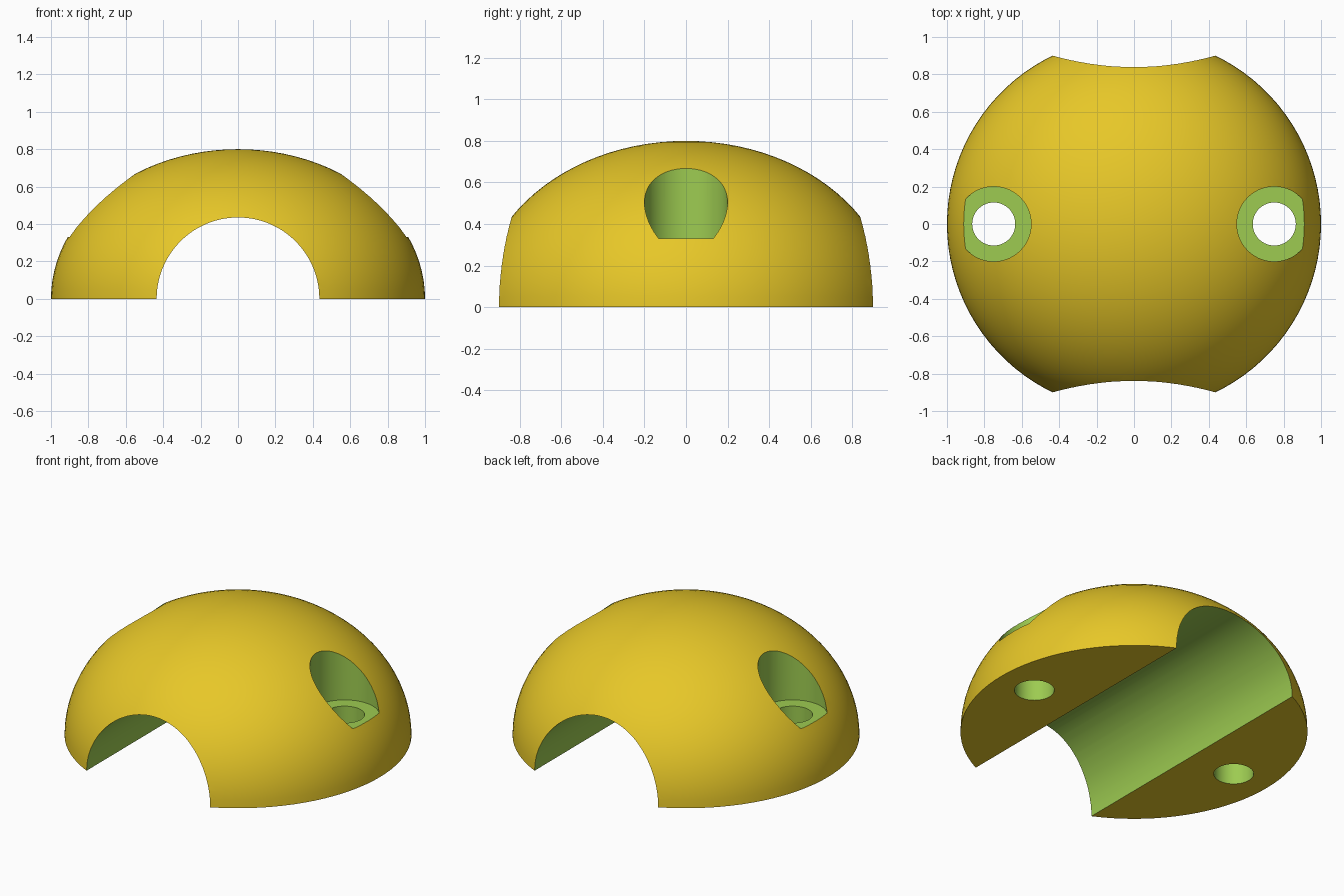
import bpy, bmesh, math
from mathutils import Matrix

if "Cube" in bpy.data.objects:
    bpy.data.objects.remove(bpy.data.objects["Cube"])


def material(name, rgb):
    m = bpy.data.materials.new(name)
    m.diffuse_color = (*rgb, 1)
    m.use_nodes = True
    m.node_tree.nodes["Principled BSDF"].inputs["Base Color"].default_value = m.diffuse_color
    return m


MATS = [material("yellow_shell", (0.947, 0.679, 0.025)),
        material("green_cut", (0.337, 0.597, 0.082))]


def finish(name, bm, index):
    bmesh.ops.recalc_face_normals(bm, faces=bm.faces)
    for f in bm.faces:
        f.material_index = index
    mesh = bpy.data.meshes.new(name)
    bm.to_mesh(mesh)
    bm.free()
    for m in MATS:
        mesh.materials.append(m)
    ob = bpy.data.objects.new(name, mesh)
    bpy.context.collection.objects.link(ob)
    return ob


def cylinder(name, radius, depth, matrix, segments=72):
    bm = bmesh.new()
    bmesh.ops.create_cone(bm, cap_ends=True, segments=segments, radius1=radius,
                          radius2=radius, depth=depth, matrix=matrix)
    ob = finish(name, bm, 1)
    ob.hide_render = True
    return ob


# Flattened half-ball body, closed underneath
bm = bmesh.new()
bmesh.ops.create_uvsphere(bm, u_segments=100, v_segments=50, radius=1,
                          matrix=Matrix.Diagonal((1, 1, 0.8, 1)))
bmesh.ops.bisect_plane(bm, geom=bm.verts[:] + bm.edges[:] + bm.faces[:], dist=1e-5,
                       plane_co=(0, 0, 0), plane_no=(0, 0, -1), clear_outer=True)
bmesh.ops.holes_fill(bm, edges=[e for e in bm.edges if e.is_boundary], sides=0)
dome = finish("dome", bm, 0)

# Round channel running front to back
cutters = [cylinder("channel_cutter", 0.435, 3, Matrix.Rotation(math.pi / 2, 4, 'X'), 100)]

# Screw pocket with a through hole on each side
for side, x in (("left", -0.75), ("right", 0.75)):
    cutters.append(cylinder(side + "_pocket_cutter", 0.2, 1,
                            Matrix.Translation((x, 0, 0.33 + 0.5))))
    cutters.append(cylinder(side + "_hole_cutter", 0.115, 1.2,
                            Matrix.Translation((x, 0, 0.2))))

bpy.context.view_layer.objects.active = dome
dome.select_set(True)
for c in cutters:
    mod = dome.modifiers.new(c.name, 'BOOLEAN')
    mod.operation = 'DIFFERENCE'
    mod.solver = 'EXACT'
    mod.object = c
    bpy.ops.object.modifier_apply(modifier=mod.name)
for c in cutters:
    bpy.data.objects.remove(c)

bpy.ops.object.shade_smooth_by_angle(angle=math.radians(25))
